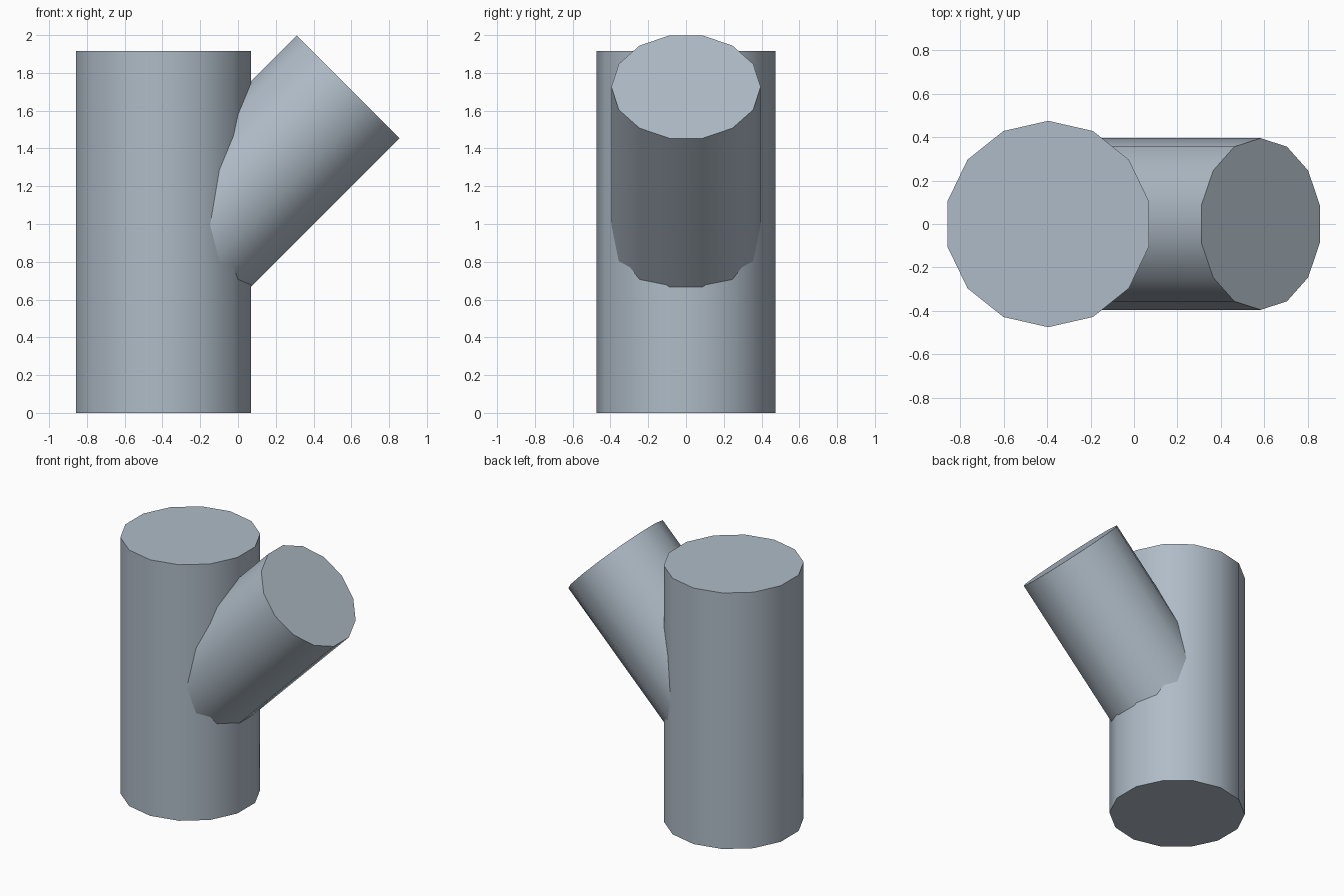
import bpy
from math import radians
from mathutils import Matrix, Vector

cube = bpy.data.objects.get("Cube")
if cube:
    bpy.data.objects.remove(cube, do_unlink=True)

# Single blue-grey material
steel = bpy.data.materials.new("blue_grey")
steel.use_nodes = True
color = (0.43, 0.50, 0.57, 1.0)
steel.diffuse_color = color
steel.node_tree.nodes["Principled BSDF"].inputs["Base Color"].default_value = color


def tube(name, radius, start, end):
    """Closed 14-sided cylinder between two points, with corners on the y axis."""
    start, end = Vector(start), Vector(end)
    axis = (end - start).normalized()
    side = Vector((0, 1, 0))
    bpy.ops.mesh.primitive_cylinder_add(vertices=14, radius=radius, depth=(end - start).length)
    obj = bpy.context.object
    obj.name = obj.data.name = name
    turn = Matrix((side.cross(axis), side, axis)).transposed()
    obj.data.transform(Matrix.Translation((start + end) / 2) @ turn.to_4x4())
    obj.data.materials.append(steel)
    bpy.ops.object.shade_smooth_by_angle(angle=radians(30))
    return obj


# Upright main pipe
tube("main_pipe", 0.475, (-0.395, 0, 0), (-0.395, 0, 1.915))

# Slanted branch, starting on the main pipe's axis
tube("branch_pipe", 0.395, (-0.395, 0, 0.748), (0.583, 0, 1.726))
